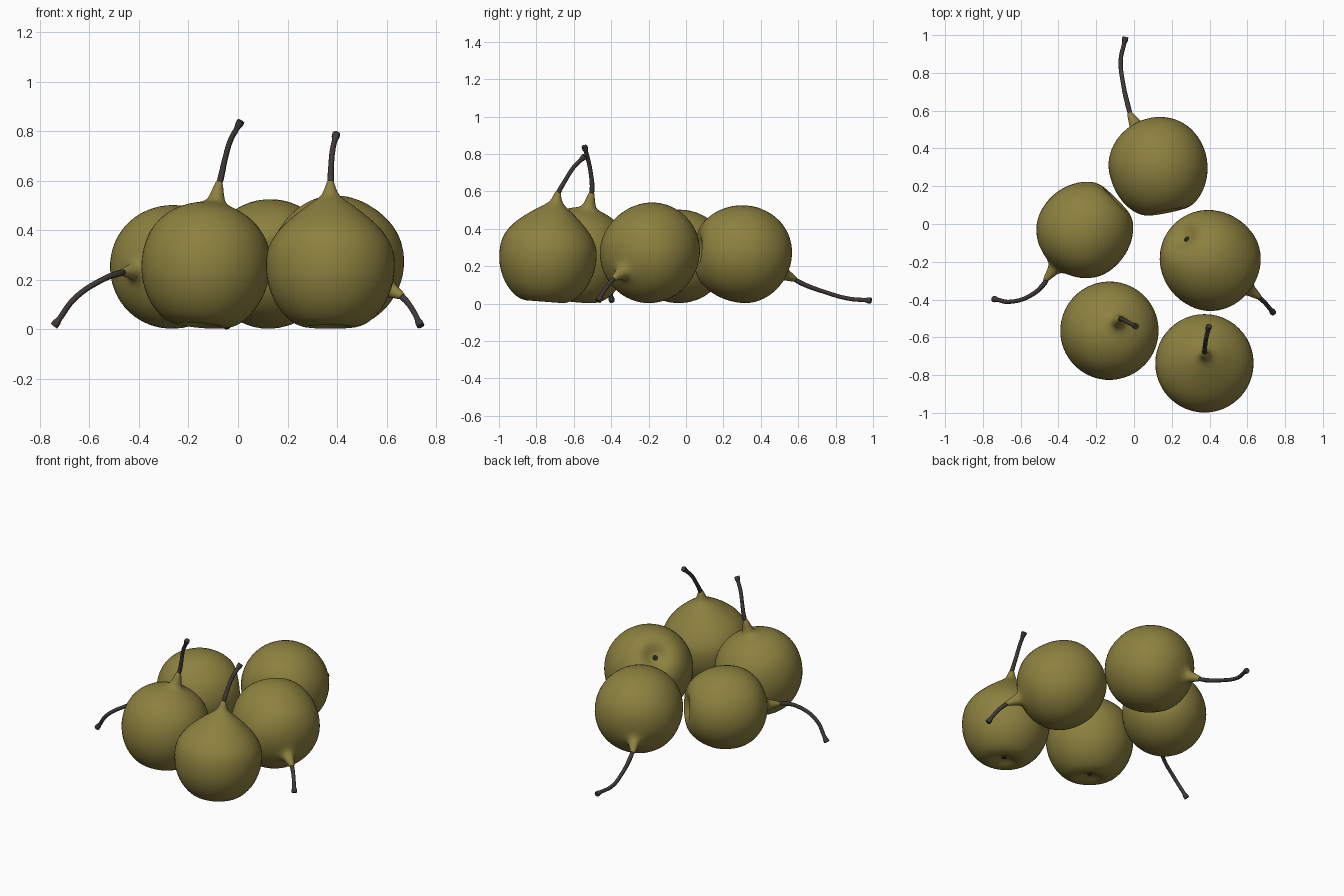
import bpy, bmesh, math
from mathutils import Vector

if "Cube" in bpy.data.objects:
    bpy.data.objects.remove(bpy.data.objects["Cube"])


def material(name, rgb):
    m = bpy.data.materials.new(name)
    m.diffuse_color = (*rgb, 1)
    m.use_nodes = True
    m.node_tree.nodes["Principled BSDF"].inputs["Base Color"].default_value = m.diffuse_color
    return m


SKIN = material("olive skin", (0.265, 0.22, 0.05))
STEM = material("dark brown stem", (0.05, 0.042, 0.038))
CALYX = material("blackish calyx", (0.02, 0.017, 0.012))

# Profiles as (radius, height along the axis), measured from the fruit's middle
BASE = [(0.0, -0.222), (0.017, -0.223), (0.04, -0.229), (0.075, -0.243), (0.11, -0.245),
        (0.16, -0.222), (0.212, -0.165), (0.247, -0.09), (0.26, -0.012), (0.254, 0.06)]
ROUND = BASE + [(0.235, 0.118), (0.204, 0.165), (0.16, 0.205), (0.11, 0.232), (0.065, 0.249),
                (0.04, 0.266), (0.028, 0.293), (0.013, 0.345), (0.0, 0.347)]
CONICAL = BASE + [(0.23, 0.113), (0.196, 0.157), (0.15, 0.2), (0.1, 0.24), (0.062, 0.267),
                  (0.04, 0.286), (0.027, 0.307), (0.013, 0.345), (0.0, 0.347)]


def smooth(points, n=3):
    """Catmull-Rom refinement of a profile."""
    p = [Vector(q) for q in points]
    p = [p[0]] + p + [p[-1]]
    out = []
    for a, b, c, d in zip(p, p[1:], p[2:], p[3:]):
        for i in range(n):
            t = i / n
            out.append(0.5 * (2 * b + (c - a) * t + (2 * a - 5 * b + 4 * c - d) * t * t
                              + (3 * b - a - 3 * c + d) * t ** 3))
    return out + [p[-1]]


def add_object(name, mesh):
    ob = bpy.data.objects.new(name, mesh)
    bpy.context.collection.objects.link(ob)
    return ob


def pear_body(name, profile, size, centre, axis, low_axis, segs=48):
    axis, low_axis = Vector(axis).normalized(), Vector(low_axis).normalized()
    top = axis.to_track_quat('Z', 'Y')
    bend = axis.rotation_difference(low_axis)
    bm = bmesh.new()
    rings = []
    for r, z in smooth(profile):
        if r < 0.0005:
            rings.append([bm.verts.new((0, 0, z))] * segs)
        else:
            rings.append([bm.verts.new((r * math.cos(2 * math.pi * k / segs),
                                        r * math.sin(2 * math.pi * k / segs), z))
                          for k in range(segs)])
    for lo, hi in zip(rings, rings[1:]):
        for k in range(segs):
            j = (k + 1) % segs
            vs = list(dict.fromkeys([lo[k], lo[j], hi[j], hi[k]]))
            if len(vs) > 2:
                f = bm.faces.new(vs)
                f.smooth = True
                # dark spot at the bottom of the hollow
                c = f.calc_center_median()
                f.material_index = int(c.z < 0 and math.hypot(c.x, c.y) < 0.017)
    # turn, with the lower half bent towards its own axis, then rest on the ground
    for v in bm.verts:
        t = min(max((0.2 - v.co.z) / 0.4, 0), 1)
        t = t * t * (3 - 2 * t)
        q = bend.copy()
        q.identity()
        v.co = q.slerp(bend, t) @ (top @ (v.co * size))
    low = min(v.co.z for v in bm.verts)
    middle = Vector((centre[0], centre[1], -low + 0.003))
    for v in bm.verts:
        v.co += middle
    bmesh.ops.recalc_face_normals(bm, faces=bm.faces)
    me = bpy.data.meshes.new(name)
    bm.to_mesh(me)
    bm.free()
    me.materials.append(SKIN)
    me.materials.append(CALYX)
    add_object(name, me)
    return middle + axis * 0.325 * size


def stem(name, points):
    cu = bpy.data.curves.new(name + "_path", 'CURVE')
    cu.dimensions = '3D'
    cu.bevel_depth = 0.012
    cu.bevel_resolution = 3
    cu.use_fill_caps = True
    cu.resolution_u = 8
    # extra points near the tip for the knob
    pts = [Vector(p) for p in points]
    back = (pts[-2] - pts[-1]).normalized()
    pts[-1:-1] = [pts[-1] + back * 0.035, pts[-1] + back * 0.016]
    sp = cu.splines.new('BEZIER')
    sp.bezier_points.add(len(pts) - 1)
    for i, (bp, p) in enumerate(zip(sp.bezier_points, pts)):
        bp.co = p
        bp.handle_left_type = bp.handle_right_type = 'AUTO'
        bp.radius = 1.35 if i >= len(pts) - 2 else 1.1 if i == 1 else 0.95
    tmp = bpy.data.objects.new(name + "_path", cu)
    bpy.context.collection.objects.link(tmp)
    bpy.context.view_layer.update()
    me = bpy.data.meshes.new_from_object(tmp)
    bpy.data.objects.remove(tmp)
    me.materials.clear()
    me.materials.append(STEM)
    for f in me.polygons:
        f.use_smooth = len(f.vertices) == 4
    add_object(name, me)


# name, profile, size, centre, axis toward the stem, axis of the lower half, stem path
PEARS = [
    ("front_left_pear", ROUND, 1.0, (-0.13, -0.565), (0.055, 0.062, 0.34), (0.03, 0.035, 0.34),
     [(-0.07, -0.502, 0.61), (-0.052, -0.508, 0.69), (-0.03, -0.522, 0.765), (0.012, -0.543, 0.842)]),
    ("front_right_pear", CONICAL, 1.0, (0.373, -0.738), (0.0, 0.05, 0.32), (0, 0.025, 0.32),
     [(0.374, -0.678, 0.602), (0.376, -0.645, 0.66), (0.383, -0.60, 0.73), (0.397, -0.54, 0.79)]),
    ("right_pear", ROUND, 1.01, (0.407, -0.195), (0.24, -0.18, -0.125), (0.15, -0.135, -0.17),
     [(0.665, -0.39, 0.13), (0.693, -0.417, 0.098), (0.717, -0.445, 0.058), (0.738, -0.47, 0.014)]),
    ("back_pear", ROUND, 1.0, (0.128, 0.307), (-0.145, 0.265, -0.13), (-0.05, 0.25, -0.02),
     [(-0.03, 0.62, 0.108), (-0.057, 0.74, 0.063), (-0.07, 0.87, 0.027), (-0.045, 0.99, 0.016)]),
    ("left_pear", ROUND, 0.96, (-0.265, -0.037), (-0.185, -0.235, -0.02), (-0.2, -0.2, -0.02),
     [(-0.475, -0.315, 0.228), (-0.55, -0.38, 0.2), (-0.66, -0.412, 0.125), (-0.743, -0.397, 0.014)]),
]
for name, profile, size, centre, axis, low_axis, path in PEARS:
    neck = pear_body(name, profile, size, centre, axis, low_axis)
    stem(name.replace("pear", "stem"), [neck] + path)
